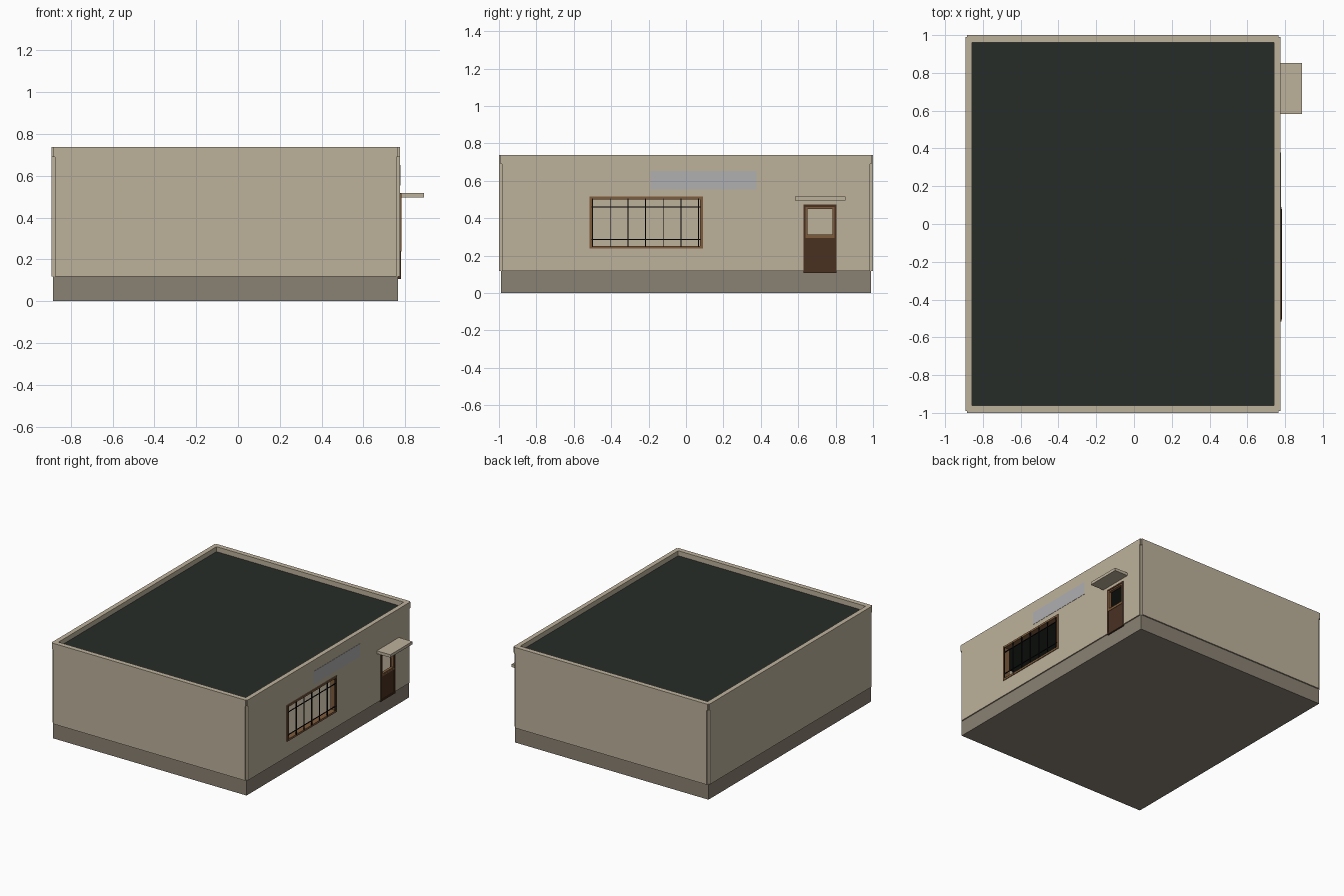
import bpy, bmesh

if "Cube" in bpy.data.objects:
    bpy.data.objects.remove(bpy.data.objects["Cube"])


def material(name, rgb):
    m = bpy.data.materials.new(name)
    m.diffuse_color = [(c / 255) ** 2.2 for c in rgb] + [1]
    m.use_nodes = True
    m.node_tree.nodes["Principled BSDF"].inputs["Base Color"].default_value = m.diffuse_color
    return m


PLASTER = material("plaster", (188, 176, 154))
STONE = material("plinth_stone", (137, 128, 114))
ROOFING = material("roofing", (43, 48, 45))
WOOD = material("light_wood", (126, 92, 62))
DARK = material("dark_wood", (74, 52, 38))
IRON = material("iron", (22, 22, 22))
PANEL = material("sign_grey", (174, 174, 176))


def finish(name, bm, mat):
    bmesh.ops.recalc_face_normals(bm, faces=bm.faces)
    me = bpy.data.meshes.new(name)
    bm.to_mesh(me)
    bm.free()
    ob = bpy.data.objects.new(name, me)
    bpy.context.collection.objects.link(ob)
    if mat:
        me.materials.append(mat)
    return ob


def add_box(bm, x, y, z):
    vs = bmesh.ops.create_cube(bm, size=1)["verts"]
    for v in vs:
        for i, (a, b) in enumerate((x, y, z)):
            v.co[i] = (a + b) / 2 + v.co[i] * (b - a)


def boxes(name, mat, *items):
    bm = bmesh.new()
    for item in items:
        add_box(bm, *item)
    return finish(name, bm, mat)


def frame(x, y, z, w):
    """Four bars around a rectangle in the y-z plane."""
    return [(x, (y[0], y[0] + w), z), (x, (y[1] - w, y[1]), z),
            (x, (y[0] + w, y[1] - w), (z[0], z[0] + w)),
            (x, (y[0] + w, y[1] - w), (z[1] - w, z[1]))]


def notched_prism(name, x, y, z, n):
    """Rectangular prism with a small square notch at each corner."""
    (x0, x1), (y0, y1) = x, y
    pts = []
    for cx, cy, sx, sy in ((x0, y0, 1, 1), (x1, y0, -1, 1),
                           (x1, y1, -1, -1), (x0, y1, 1, -1)):
        corner = [(cx, cy + sy * n), (cx + sx * n, cy + sy * n), (cx + sx * n, cy)]
        pts += corner if sx == sy else corner[::-1]
    bm = bmesh.new()
    f = bm.faces.new([bm.verts.new((px, py, z[0])) for px, py in pts])
    top = bmesh.ops.extrude_face_region(bm, geom=[f])["geom"]
    for v in top:
        if isinstance(v, bmesh.types.BMVert):
            v.co.z = z[1]
    return finish(name, bm, PLASTER)


def cut(ob, *cutters):
    for i, c in enumerate(cutters):
        tool = boxes(ob.name + "_cutter", None, c)
        tool.hide_render = True
        mod = ob.modifiers.new("cut", "BOOLEAN")
        mod.operation, mod.solver, mod.object = "DIFFERENCE", "EXACT", tool
        bpy.context.view_layer.objects.active = ob
        bpy.ops.object.modifier_apply(modifier=mod.name)
        bpy.data.objects.remove(tool)


X, Y = (-0.893, 0.775), (-1, 1)
INX, INY = (-0.857, 0.74), (-0.962, 0.962)
WY, WZ = (-0.515, 0.09), (0.237, 0.515)      # window extents
DY, DZ = (0.628, 0.805), (0.107, 0.472)      # door extents

# Plinth, hollow walls with openings, parapet and sunken roof
boxes("plinth", STONE, ((-0.885, 0.766), (-0.99, 0.99), (0, 0.117)))
walls = notched_prism("walls", X, Y, (0.117, 0.69), 0.017)
cut(walls, (INX, INY, (0.05, 0.8)), ((0.6, 0.9), WY, WZ), ((0.6, 0.9), DY, DZ))
parapet = notched_prism("parapet", X, Y, (0.69, 0.738), 0.009)
cut(parapet, (INX, INY, (0.6, 0.8)))
boxes("roof", ROOFING, (INX, INY, (0.68, 0.7)))

# Window frame and iron grille
boxes("window_frame", WOOD, *frame((0.735, 0.781), WY, WZ, 0.015))
bars = [((0.777, 0.783), (-0.502 + i * 0.0945, -0.497 + i * 0.0945),
         (WZ[0] + 0.01, WZ[1] - 0.01)) for i in range(7)]
bars += [((0.777, 0.783), (WY[0] + 0.01, WY[1] - 0.01), (z - 0.0025, z + 0.0025))
         for z in (0.286, 0.461)]
boxes("window_grille", IRON, *bars)

# Door: outer frame, lower panel, middle rail and open upper light
boxes("door_frame", DARK, *frame((0.74, 0.779), DY, DZ, 0.012))
boxes("door_lower_panel", DARK, ((0.755, 0.774), (0.64, 0.793), (0.119, 0.295)))
boxes("door_rail", WOOD, ((0.755, 0.777), (0.64, 0.793), (0.295, 0.304)))
boxes("door_upper_frame", WOOD,
      *frame((0.755, 0.776), (0.64, 0.793), (0.304, 0.46), 0.01))

# Canopy over the door and plain sign panel
boxes("door_canopy", PLASTER, ((0.77, 0.89), (0.583, 0.852), (0.495, 0.517)))
boxes("sign_panel", PANEL, ((0.774, 0.777), (-0.19, 0.378), (0.553, 0.652)))
